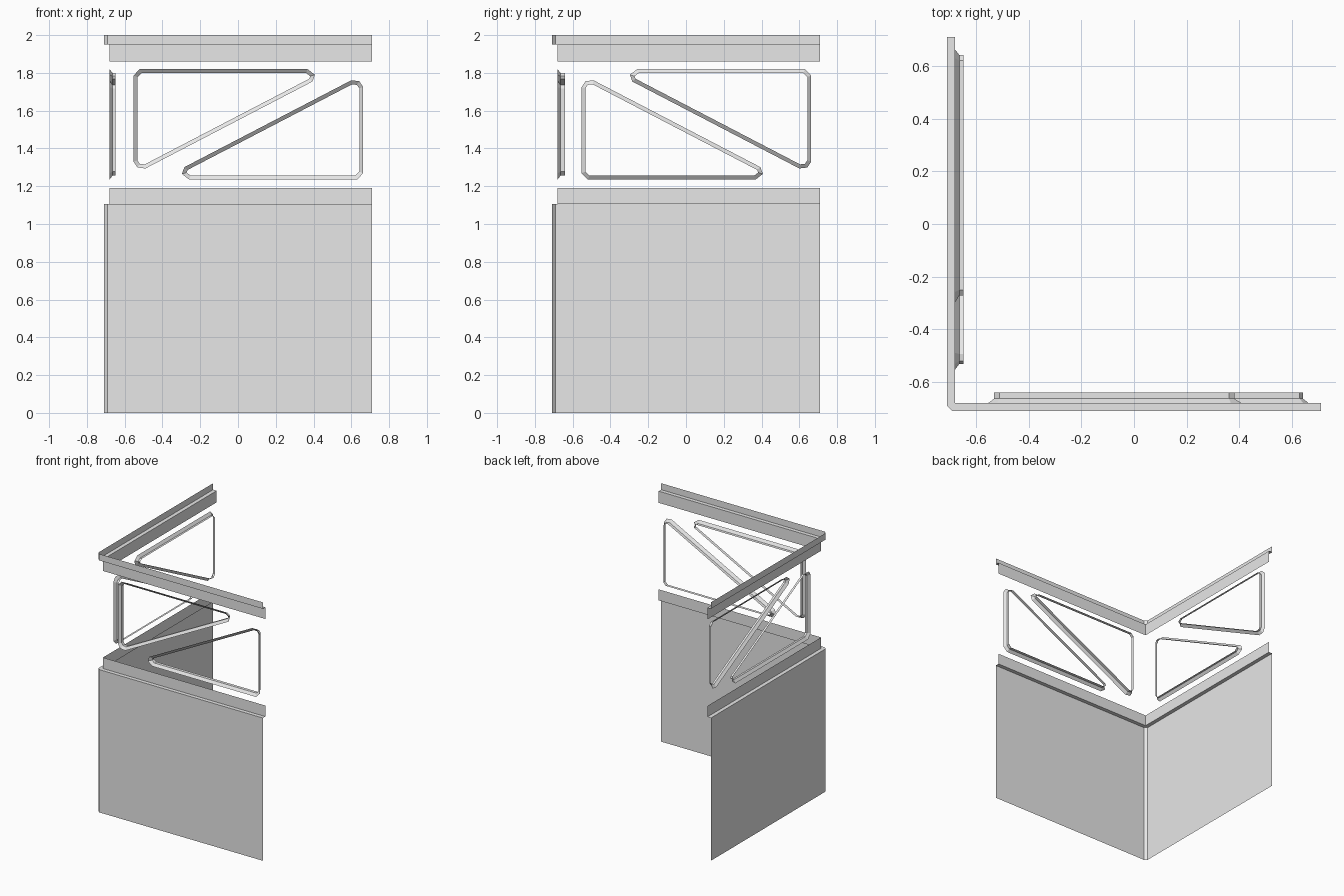
import bpy, bmesh
from mathutils import Vector

cube = bpy.data.objects.get("Cube")
if cube:
    bpy.data.objects.remove(cube, do_unlink=True)

grey = bpy.data.materials.new("plain grey")
grey.use_nodes = True
COLOUR = (0.8, 0.8, 0.8, 1)
grey.diffuse_color = COLOUR
grey.node_tree.nodes["Principled BSDF"].inputs["Base Color"].default_value = COLOUR

END = 0.71      # outer reach of both walls
RECESS = 0.68   # set-back plane that carries the glazing


def skin(name, rows, closed=False):
    """Join rows of points into a sheet of quads."""
    bm = bmesh.new()
    grid = [[bm.verts.new(p) for p in row] for row in rows]
    count = len(grid[0])
    for a, b in zip(grid, grid[1:]):
        for i in range(count if closed else count - 1):
            j = (i + 1) % count
            bm.faces.new((a[i], a[j], b[j], b[i]))
    bmesh.ops.remove_doubles(bm, verts=bm.verts, dist=1e-5)
    mesh = bpy.data.meshes.new(name)
    bm.to_mesh(mesh)
    bm.free()
    mesh.materials.append(grey)
    obj = bpy.data.objects.new(name, mesh)
    bpy.context.collection.objects.link(obj)
    return obj


def corner_path(d, chamfer, z):
    """L-shaped path around the corner at distance d, optionally chamfered."""
    return [(-d, END, z), (-d, chamfer - d, z), (chamfer - d, -d, z), (END, -d, z)]


# Wall panel with its recessed sill, and the matching rail above the windows
CH = 0.018
skin("lower_wall", [corner_path(*p) for p in
                    ((END, CH, 0), (END, CH, 1.105), (RECESS, 0, 1.105), (RECESS, 0, 1.19))])
skin("upper_rail", [corner_path(*p) for p in
                    ((RECESS, 0, 1.86), (RECESS, 0, 1.95), (END, CH, 1.95), (END, CH, 2.0))])

# Triangular window outline with clipped corners (along the wall, height)
OUTLINE = [(-0.553, 1.786), (-0.52, 1.82), (0.368, 1.82), (0.407, 1.79),
           (0.394, 1.754), (-0.49, 1.294), (-0.532, 1.299), (-0.553, 1.33)]


def inset(points, dist):
    """Offset a clockwise outline inwards with mitred corners."""
    pts = [Vector(p) for p in points]
    result = []
    for i, p in enumerate(pts):
        e1 = (p - pts[i - 1]).normalized()
        e2 = (pts[(i + 1) % len(pts)] - p).normalized()
        n1, n2 = Vector((e1.y, -e1.x)), Vector((e2.y, -e2.x))
        result.append(p + (n1 + n2) * dist / (1 + n1.dot(n2)))
    return result


def window_frame(name, flip_u, flip_z, place, depth):
    """Splayed outer reveal followed by a straight inner return."""
    rows = []
    for d, shrink in ((RECESS, 0), (0.664, 0.021), (depth, 0.021)):
        rows.append([place(0.11 - u if flip_u else u, 3.055 - z if flip_z else z, d)
                     for u, z in inset(OUTLINE, shrink)])
    return skin(name, rows, closed=True)


def on_front(u, z, d):
    return (u, -d, z)


def on_side(u, z, d):
    return (-d, u, z)


window_frame("front_window_upper", False, False, on_front, 0.64)
window_frame("front_window_lower", True, True, on_front, 0.64)
window_frame("side_window_lower", False, True, on_side, 0.648)
window_frame("side_window_upper", True, False, on_side, 0.648)
